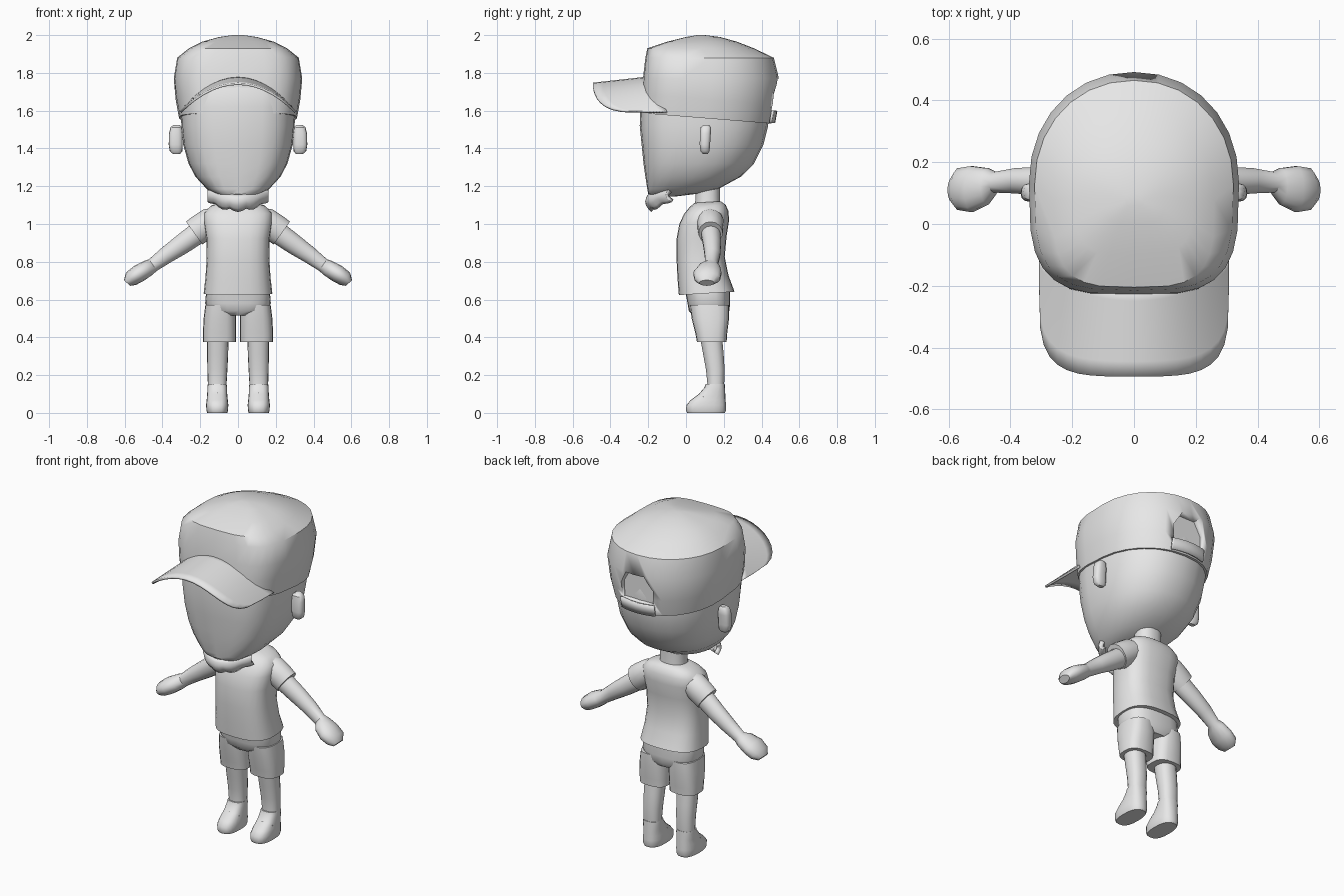
import bpy, bmesh, math
from mathutils import Vector

if "Cube" in bpy.data.objects:
    bpy.data.objects.remove(bpy.data.objects["Cube"])

grey = bpy.data.materials.new("plain_grey")
grey.diffuse_color = (0.8, 0.8, 0.8, 1)
grey.use_nodes = True
grey.node_tree.nodes["Principled BSDF"].inputs["Base Color"].default_value = grey.diffuse_color


def finish(name, bm, mirror=False, thick=0, angle=40):
    """Turn a bmesh into a smooth shaded object, optionally mirrored or thickened."""
    bmesh.ops.recalc_face_normals(bm, faces=bm.faces)
    mesh = bpy.data.meshes.new(name)
    bm.to_mesh(mesh)
    bm.free()
    ob = bpy.data.objects.new(name, mesh)
    bpy.context.collection.objects.link(ob)
    mesh.materials.append(grey)
    bpy.ops.object.select_all(action='DESELECT')
    ob.select_set(True)
    bpy.context.view_layer.objects.active = ob
    bpy.ops.object.shade_smooth_by_angle(angle=math.radians(angle))
    if thick:
        mod = ob.modifiers.new("thickness", 'SOLIDIFY')
        mod.thickness = thick
        mod.offset = 0
    if mirror:
        ob.modifiers.new("mirror", 'MIRROR')
    return ob


def loft(name, rings, **kw):
    """Bridge rings of points and close both ends."""
    bm = bmesh.new()
    loops = [[bm.verts.new(p) for p in ring] for ring in rings]
    n = len(loops[0])
    for a, b in zip(loops, loops[1:]):
        for i in range(n):
            j = (i + 1) % n
            bm.faces.new((a[i], a[j], b[j], b[i]))
    bm.faces.new(loops[0])
    bm.faces.new(loops[-1])
    return finish(name, bm, **kw)


def power(c, p):
    return math.copysign(abs(c) ** (2 / p), c)


def section(z, rx, y0, y1, x=0, pf=2.3, pb=2.3, tilt=0, n=24):
    """Level rounded section from y0 (front) to y1 (back)."""
    ym, ry, pts = (y0 + y1) / 2, (y1 - y0) / 2, []
    for i in range(n):
        t = math.tau * i / n
        p = pb if math.sin(t) > 0 else pf
        y = ym + ry * power(math.sin(t), p)
        pts.append((x + rx * power(math.cos(t), p), y, z + tilt * (y - 0.1)))
    return pts


def stack(name, rows, mirror=False, angle=40, **kw):
    return loft(name, [section(*r, **kw) for r in rows], mirror=mirror, angle=angle)


def tube(name, pts, n=14, **kw):
    """Limb along a path in the xz plane: x, y, z, half height, half depth."""
    rings = []
    for i, (x, y, z, a, b) in enumerate(pts):
        p, q = pts[max(i - 1, 0)], pts[min(i + 1, len(pts) - 1)]
        d = Vector((q[0] - p[0], 0, q[2] - p[2])).normalized()
        rings.append([(x - d.z * a * math.cos(t), y + b * math.sin(t), z + d.x * a * math.cos(t))
                      for t in (math.tau * k / n for k in range(n))])
    return loft(name, rings, **kw)


def sheet(name, f, nu, nv, thick):
    """Thickened curved sheet, u in -1..1 across and v in 0..1 along."""
    bm = bmesh.new()
    g = [[bm.verts.new(f(math.sin(math.pi * (i / nu - 0.5)), j / nv)) for j in range(nv + 1)]
         for i in range(nu + 1)]
    for i in range(nu):
        for j in range(nv):
            bm.faces.new((g[i][j], g[i + 1][j], g[i + 1][j + 1], g[i][j + 1]))
    return finish(name, bm, thick=thick)


# Head with flat face and rounded back
stack("head", [(1.145, .08, -.18, -.06), (1.16, .12, -.2, .06), (1.185, .165, -.205, .17),
               (1.25, .225, -.215, .29), (1.32, .262, -.225, .36), (1.42, .29, -.235, .41),
               (1.52, .3, -.245, .435), (1.62, .303, -.242, .44), (1.71, .3, -.238, .43),
               (1.78, .27, -.2, .4)], pf=3.2, pb=2.2)

# Cap crown, lower at the back
crown = [(1.56, .312, -.235, .452), (1.66, .33, -.232, .475), (1.77, .34, -.228, .492),
         (1.88, .322, -.215, .465), (1.93, .26, -.205, .36), (1.965, .19, -.1, .27),
         (1.99, .1, 0, .18), (2.0, .03, .06, .1)]
cap = loft("cap_crown", [section(*r, pf=3.5, pb=2.1, tilt=-.08 if i < 2 else 0, n=28)
                         for i, r in enumerate(crown)])

# Opening at the back of the cap
outline = [(-.1, 1.6), (.1, 1.6), (.105, 1.69), (.06, 1.77), (-.06, 1.77), (-.105, 1.69)]
cutter = loft("opening_cutter", [[(x, y, z) for x, z in outline] for y in (.435, .6)])
cutter.hide_render = True
cutter.hide_viewport = True
cut = cap.modifiers.new("opening", 'BOOLEAN')
cut.operation = 'DIFFERENCE'
cut.object = cutter

# Strap under the opening
sheet("cap_strap", lambda u, v: (.11 * u, .466 - .02 * u * u + .012 * v, 1.535 + .065 * v), 8, 2, .012)


# Arched brim
def brim(u, v):
    back = -.2 + .1 * u * u
    front = -.2 - .293 * max(0, 1 - u ** 4) ** .25
    y = back + (front - back) * v
    return (.303 * u, y, 1.742 - .15 * u * u + .03 * (1 - u * u) * (y + .495) / .27)


sheet("cap_brim", brim, 20, 6, .012)

# Ears
stack("ear", [(1.37, .018, .09, .115, .325), (1.385, .033, .077, .125, .328),
              (1.42, .037, .072, .128, .33), (1.48, .036, .073, .132, .329),
              (1.512, .03, .077, .132, .327), (1.525, .016, .092, .122, .325)],
      mirror=True, pf=2.8, pb=2.8, n=14)


# Scalloped beard wrapped round the chin
def beard(u, v):
    top = 1.15 + .025 * u * u
    low = 1.088 + .05 * u * u - .015 * abs(math.cos(math.tau * u))
    y = -.19 + .105 * u * u - .02 * math.sin(math.pi * v) + .015 * v
    return (.152 * u, y, top + (low - top) * v)


sheet("beard", beard, 24, 5, .026)

# Neck
stack("neck", [(1.08, .082, .04, .185), (1.13, .075, .05, .18), (1.23, .075, .05, .18)], n=18)

# Shirt body and sleeves
stack("shirt", [(.632, .182, -.038, .257), (.72, .172, -.045, .225), (.82, .166, -.05, .205),
                (.93, .168, -.05, .215), (1.01, .182, -.035, .228), (1.06, .18, -.01, .225),
                (1.095, .145, .02, .21), (1.115, .085, .045, .185)], pf=2.7, pb=2.7, tilt=.06)
tube("sleeve", [(.08, .125, 1.035, .06, .07), (.15, .128, 1.01, .075, .072),
                (.2, .13, .975, .076, .068), (.232, .13, .952, .074, .064)], mirror=True)

# Arms ending in mitten hands
tube("arm", [(.17, .13, .985, .055, .052), (.23, .132, .94, .057, .052), (.3, .138, .89, .053, .048),
             (.38, .14, .835, .045, .042), (.45, .135, .783, .037, .034), (.475, .122, .768, .043, .06),
             (.525, .113, .738, .047, .076), (.567, .113, .71, .042, .069),
             (.588, .11, .688, .022, .04)], mirror=True)

# Shorts
stack("shorts_seat", [(.515, .09, .04, .215), (.54, .15, .015, .23), (.58, .174, .008, .233),
                      (.65, .168, -.005, .232)], pf=2.7, pb=2.7)
stack("shorts_leg", [(.375, .087, .058, .215, .098), (.42, .088, .05, .218, .098),
                     (.5, .086, .03, .228, .096), (.57, .078, .02, .228, .095)],
      mirror=True, pf=2.8, pb=2.8, n=20)

# Legs
stack("leg", [(.09, .05, .11, .2, .11), (.16, .05, .112, .203, .11), (.23, .053, .105, .205, .109),
              (.31, .056, .09, .2, .108), (.42, .057, .07, .19, .107)], mirror=True, n=18)

# Shoes with two straps over the instep
stack("shoe", [(0, .053, .006, .206, .11), (.012, .057, .0, .212, .11), (.042, .059, .002, .211, .11),
               (.068, .056, .025, .21, .11), (.1, .053, .068, .208, .11), (.135, .052, .098, .206, .11),
               (.152, .05, .104, .205, .11)], mirror=True, pf=2.7, pb=2.5, n=20)
for k, (y, z) in enumerate([(.05, .078), (.078, .102)]):
    tube("shoe_strap_%d" % (k + 1),
         [(.11 + .05 * u, y + .02 * u * u, z - .02 * u * u, .006, .009) for u in (-1, -.5, 0, .5, 1)],
         n=8, mirror=True)
